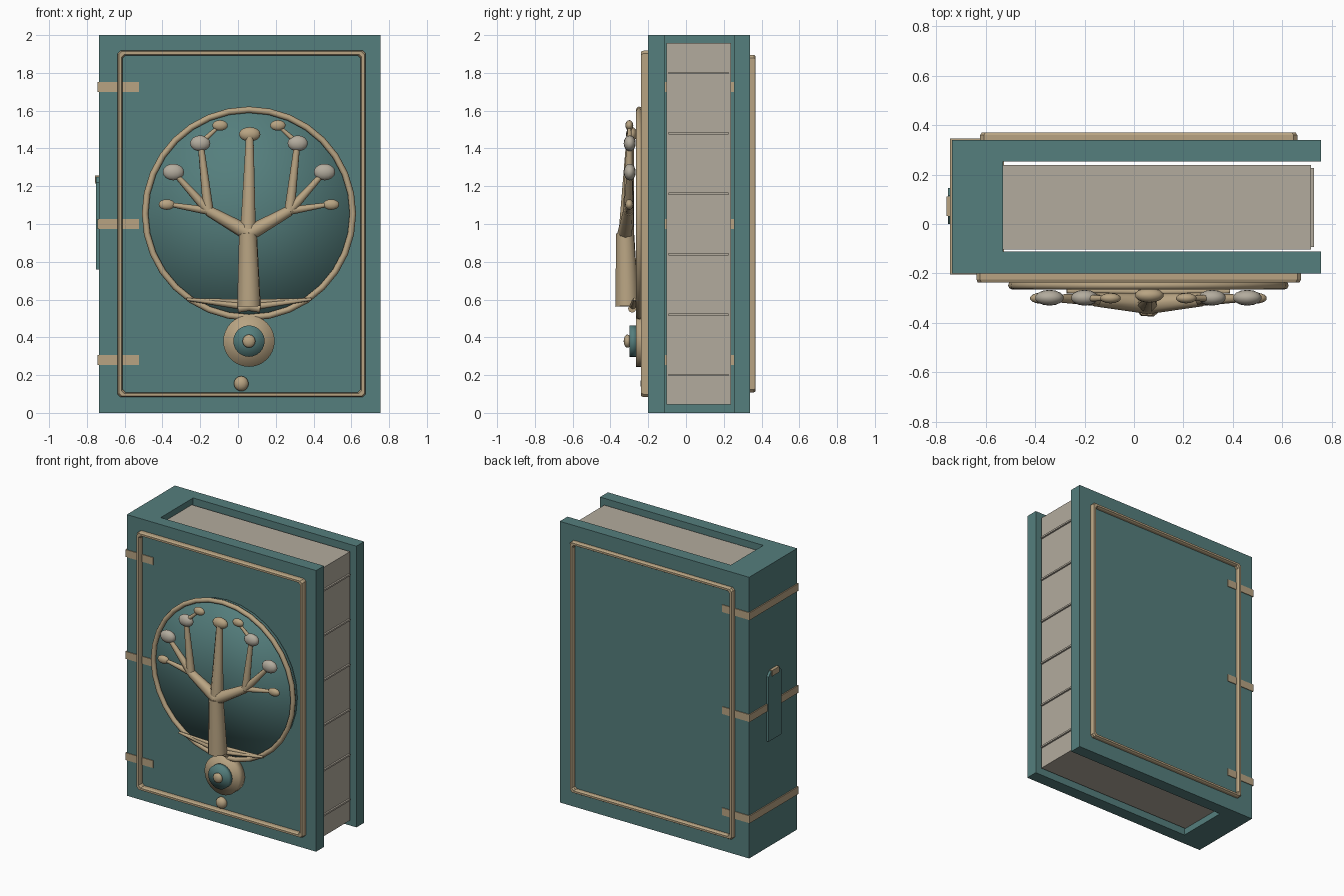
import bpy, bmesh
from math import pi
from mathutils import Matrix, Vector

cube = bpy.data.objects.get("Cube")
if cube:
    bpy.data.objects.remove(cube, do_unlink=True)


def material(name, rgb):
    mat = bpy.data.materials.new(name)
    mat.use_nodes = True
    mat.diffuse_color = (*rgb, 1)
    mat.node_tree.nodes["Principled BSDF"].inputs["Base Color"].default_value = (*rgb, 1)
    return mat


TEAL = material("teal leather", (0.09, 0.21, 0.205))
TAN = material("tan brass", (0.48, 0.37, 0.225))
PAPER = material("pale paper", (0.45, 0.41, 0.34))


def finish(name, bm, mat, smooth=False, angle=None):
    bmesh.ops.recalc_face_normals(bm, faces=bm.faces)
    for f in bm.faces:
        f.smooth = smooth
    if angle:
        for e in bm.edges:
            e.smooth = e.calc_face_angle(0) < angle
    mesh = bpy.data.meshes.new(name)
    bm.to_mesh(mesh)
    bm.free()
    mesh.materials.append(mat)
    obj = bpy.data.objects.new(name, mesh)
    bpy.context.collection.objects.link(obj)
    return obj


def box(name, lo, hi, mat):
    lo, hi = Vector(lo), Vector(hi)
    bm = bmesh.new()
    bmesh.ops.create_cube(bm, size=1, matrix=Matrix.Translation((lo + hi) / 2)
                          @ Matrix.Diagonal((*(hi - lo), 1)))
    return finish(name, bm, mat)


def prism(name, points, offset, mat):
    bm = bmesh.new()
    face = bm.faces.new([bm.verts.new(p) for p in points])
    out = bmesh.ops.extrude_face_region(bm, geom=[face])
    verts = [v for v in out["geom"] if isinstance(v, bmesh.types.BMVert)]
    bmesh.ops.translate(bm, verts=verts, vec=offset)
    return finish(name, bm, mat)


def disc(name, x, z, radius, back, front, mat, sides=32):
    # Fan-capped disc whose face shades softly into its rim
    bm = bmesh.new()
    place = Matrix.Translation((x, (back + front) / 2, z)) @ Matrix.Rotation(pi / 2, 4, 'X')
    bmesh.ops.create_cone(bm, cap_ends=True, cap_tris=True, segments=sides, radius1=radius,
                          radius2=radius, depth=back - front, matrix=place)
    return finish(name, bm, mat, True)


def limb(name, a, b, r1, r2, sides=8):
    a, b = Vector(a), Vector(b)
    bm = bmesh.new()
    turn = (b - a).to_track_quat('Z', 'Y').to_matrix().to_4x4()
    bmesh.ops.create_cone(bm, cap_ends=True, segments=sides, radius1=r1, radius2=r2,
                          depth=(b - a).length, matrix=Matrix.Translation((a + b) / 2) @ turn)
    return finish(name, bm, TAN, True, 1.0)


def bead(name, centre, size, mat):
    bm = bmesh.new()
    bmesh.ops.create_uvsphere(bm, u_segments=14, v_segments=8, radius=1,
                              matrix=Matrix.Translation(centre) @ Matrix.Diagonal((*size, 1)))
    return finish(name, bm, mat, True)


def border(name, x0, x1, z0, z1, base, top):
    # Chamfered rectangular moulding swept around a cover
    w, h, c = (x1 - x0) / 2, (z1 - z0) / 2, 0.015
    cx, cz, mid = (x0 + x1) / 2, (z0 + z1) / 2, base + (top - base) * 0.7
    profile = [(0, base), (0, mid), (0.006, top), (0.02, top), (0.026, mid), (0.026, base)]
    bm = bmesh.new()
    rings = []
    for o, y in profile:
        a, b = w - o, h - o
        corners = [(a, b - c), (a - c, b), (c - a, b), (-a, b - c),
                   (-a, c - b), (c - a, -b), (a - c, -b), (a, c - b)]
        rings.append([bm.verts.new((cx + x, y, cz + z)) for x, z in corners])
    for i, ring in enumerate(rings):
        nxt = rings[(i + 1) % len(rings)]
        for j in range(8):
            k = (j + 1) % 8
            bm.faces.new((ring[j], ring[k], nxt[k], nxt[j]))
    return finish(name, bm, TAN)


# Covers and spine as one U-shaped section
L, R, S = -0.735, 0.755, -0.53
section = [(L, -0.2), (R, -0.2), (R, -0.112), (S, -0.112),
           (S, 0.253), (R, 0.253), (R, 0.34), (L, 0.34)]
prism("cover", [(x, y, 0) for x, y in section], (0, 0, 2), TEAL)

# Page block with raised lines on the fore edge
box("pages", (S - 0.01, -0.103, 0.045), (0.715, 0.238, 1.957), PAPER)
for i in range(6):
    z = 0.2 + 0.32 * i
    box("page_line", (0.71, -0.093, z - 0.006), (0.727, 0.226, z + 0.006), PAPER)

# Mouldings and spine straps
border("front_border", -0.637, 0.675, 0.083, 1.918, -0.195, -0.237)
border("back_border", -0.622, 0.66, 0.108, 1.895, 0.335, 0.369)
for z in (0.28, 1.0, 1.725):
    box("spine_strap", (-0.743, -0.205, z - 0.026), (-0.525, 0.345, z + 0.026), TAN)

# Spine label with clipped top corners and a small cap
label = [(0, 0.76), (0.145, 0.76), (0.145, 1.22), (0.115, 1.25), (0.03, 1.25), (0, 1.22)]
prism("spine_label", [(-0.752, y, z) for y, z in label], (0.02, 0, 0), TEAL)
box("label_cap", (-0.758, 0.033, 1.215), (-0.736, 0.112, 1.256), TAN)

# Medallion and its ring
CX, CZ = 0.058, 1.055
disc("medallion", CX, CZ, 0.55, -0.19, -0.238, TEAL)
bpy.ops.mesh.primitive_torus_add(location=(CX, -0.248, CZ), rotation=(pi / 2, 0, 0),
                                 major_segments=32, minor_segments=8,
                                 major_radius=0.55, minor_radius=0.017)
ring = bpy.context.object
ring.name = "medallion_ring"
ring.data.materials.append(TAN)
bpy.ops.object.shade_smooth_by_angle(angle=0.9)

# Tree trunk
fork = (CX - 0.005, -0.322, 0.95)
limb("trunk", (CX, -0.312, 0.565), fork, 0.066, 0.05)
limb("centre_branch", (CX - 0.005, -0.316, 0.94), (CX + 0.004, -0.295, 1.46), 0.045, 0.022)
bead("centre_bud", (CX + 0.004, -0.288, 1.475), (0.058, 0.03, 0.038), TAN)

# Mirrored roots, branches, buds and leaves
for side, word in ((1, "left"), (-1, "right")):
    def at(dx, y, z):
        return (CX + side * dx, y, z)

    limb(word + "_root", at(-0.06, -0.285, 0.552), at(0.33, -0.272, 0.602), 0.022, 0.008)
    limb(word + "_root_bar", at(0, -0.275, 0.585), at(0.31, -0.27, 0.6), 0.016, 0.008)
    joint = at(0.215, -0.305, 1.07)
    limb(word + "_main_branch", (CX, -0.322, 0.95), joint, 0.042, 0.028)
    limb(word + "_upper_branch", joint, at(0.255, -0.3, 1.42), 0.028, 0.016)
    limb(word + "_middle_branch", joint, at(0.395, -0.3, 1.27), 0.026, 0.014)
    limb(word + "_lower_branch", joint, at(0.43, -0.3, 1.105), 0.022, 0.011)
    limb(word + "_twig", at(0.255, -0.3, 1.43), at(0.155, -0.3, 1.52), 0.015, 0.009)
    bead(word + "_upper_leaf", at(0.258, -0.298, 1.427), (0.055, 0.032, 0.042), PAPER)
    bead(word + "_middle_leaf", at(0.4, -0.298, 1.275), (0.058, 0.032, 0.044), PAPER)
    bead(word + "_lower_bud", at(0.435, -0.3, 1.103), (0.044, 0.022, 0.028), TAN)
    bead(word + "_top_bud", at(0.153, -0.3, 1.522), (0.042, 0.021, 0.028), TAN)

# Clasp rosette and small stud
disc("rosette_base", CX, 0.38, 0.136, -0.19, -0.265, TAN)
disc("rosette_disc", CX, 0.38, 0.083, -0.26, -0.3, TEAL, 24)
bead("rosette_tip", (CX, -0.31, 0.38), (0.035, 0.02, 0.035), TAN)
bead("lower_stud", (0.017, -0.21, 0.155), (0.04, 0.032, 0.04), TAN)
